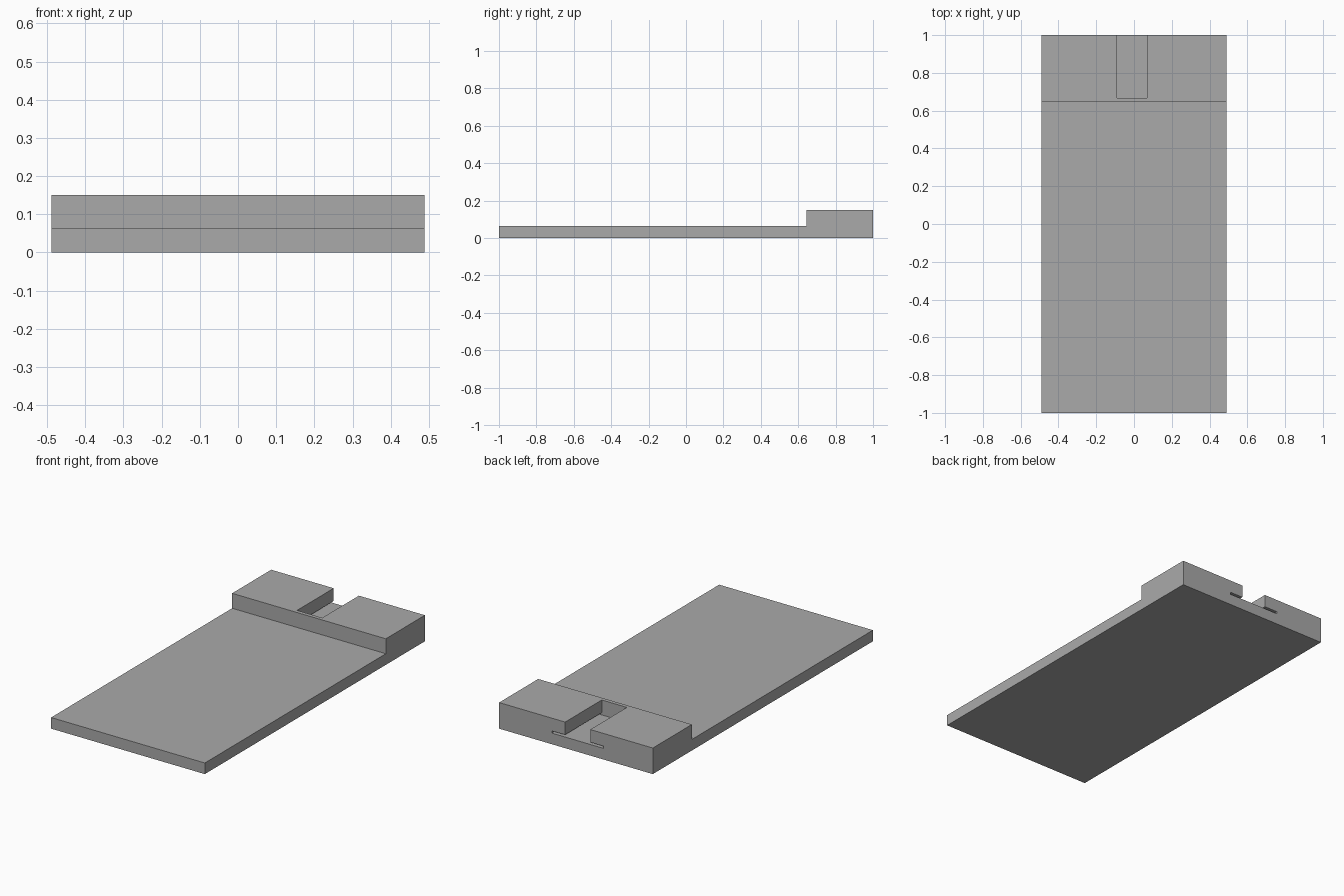
import bpy
import bmesh
from mathutils import Vector

cube = bpy.data.objects.get("Cube")
if cube:
    bpy.data.objects.remove(cube, do_unlink=True)

HALF_WIDTH = 0.489
PLATE_TOP = 0.064
BLOCK_TOP = 0.15
BLOCK_FRONT = 0.645
SLOT_END = 0.667
LIP = 0.077
SLOT_CENTRE = -0.011

grey = bpy.data.materials.new("plain grey")
grey.use_nodes = True
colour = (0.4, 0.4, 0.4, 1)
grey.diffuse_color = colour
grey.node_tree.nodes["Principled BSDF"].inputs["Base Color"].default_value = colour


def extrude_profile(name, points, offset):
    """Close a flat outline and push it along an offset into a solid."""
    bm = bmesh.new()
    face = bm.faces.new([bm.verts.new(p) for p in points])
    result = bmesh.ops.extrude_face_region(bm, geom=[face])
    moved = [v for v in result["geom"] if isinstance(v, bmesh.types.BMVert)]
    bmesh.ops.translate(bm, verts=moved, vec=Vector(offset))
    bmesh.ops.recalc_face_normals(bm, faces=bm.faces)
    mesh = bpy.data.meshes.new(name)
    bm.to_mesh(mesh)
    bm.free()
    mesh.materials.append(grey)
    obj = bpy.data.objects.new(name, mesh)
    bpy.context.collection.objects.link(obj)
    return obj


# Flat plate with a raised block along its back edge
side = [(-1, 0), (1, 0), (1, BLOCK_TOP), (BLOCK_FRONT, BLOCK_TOP),
        (BLOCK_FRONT, PLATE_TOP), (-1, PLATE_TOP)]
body = extrude_profile("slotted_plate", [(-HALF_WIDTH, y, z) for y, z in side],
                       (2 * HALF_WIDTH, 0, 0))

# T-shaped slot, open at the top and back of the block
half_t = [(0.165, PLATE_TOP), (0.165, LIP), (0.08, LIP), (0.08, 0.2)]
outline = half_t + [(-x, z) for x, z in reversed(half_t)]
cutter = extrude_profile("slot_cutter",
                         [(x + SLOT_CENTRE, SLOT_END, z) for x, z in outline],
                         (0, 0.5, 0))
cutter.hide_render = True
cutter.hide_viewport = True

slot = body.modifiers.new("slot", "BOOLEAN")
slot.operation = "DIFFERENCE"
slot.solver = "EXACT"
slot.object = cutter
